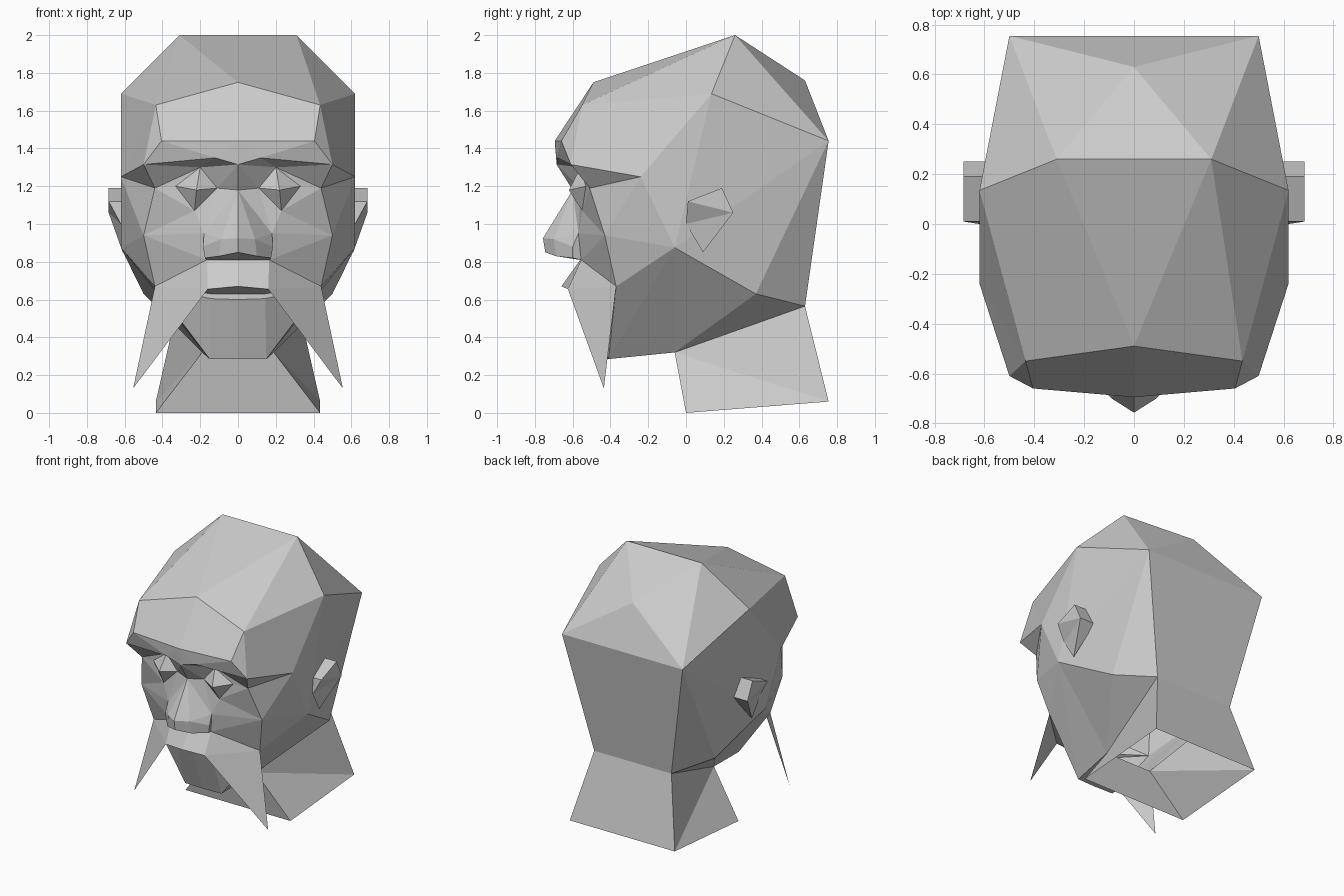
import bpy, bmesh
from mathutils import Vector

if "Cube" in bpy.data.objects:
    bpy.data.objects.remove(bpy.data.objects["Cube"])

# One plain grey for the whole bust
grey = bpy.data.materials.new("plain_grey")
grey.use_nodes = True
colour = (0.6, 0.6, 0.6, 1)
grey.diffuse_color = colour
grey.node_tree.nodes["Principled BSDF"].inputs["Base Color"].default_value = colour

points = {}


def mark(**landmarks):
    """Remember named landmarks of the left half."""
    points.update(landmarks)


def build(name, centre, *faces):
    """Build faces named by their landmarks, facing away from centre, and mirror them."""
    bm = bmesh.new()
    verts = {}
    for face in faces:
        corners = face.split()
        for corner in corners:
            if corner not in verts:
                verts[corner] = bm.verts.new(points[corner])
        bm.faces.new([verts[corner] for corner in corners])
    bm.normal_update()
    for face in bm.faces:
        if face.normal.dot(face.calc_center_median() - Vector(centre)) < 0:
            face.normal_flip()
    mesh = bpy.data.meshes.new(name)
    bm.to_mesh(mesh)
    bm.free()
    mesh.materials.append(grey)
    part = bpy.data.objects.new(name, mesh)
    bpy.context.scene.collection.objects.link(part)
    part.modifiers.new("mirror", 'MIRROR')


# Cranium landmarks
mark(crown_mid=(0, .26, 2), crown=(.31, .26, 2),
     hairline_mid=(0, -.49, 1.75), hairline=(.435, -.55, 1.63),
     temple=(.62, -.24, 1.25), parietal=(.62, .135, 1.69),
     back_mid=(0, .63, 1.76), back=(.5, .755, 1.44), back_centre=(0, .755, 1.44),
     nape=(.32, .63, .565), nape_mid=(0, .63, .565),
     mastoid=(.5, .37, .63), jaw=(.62, -.06, .875))

# Brow and eye landmarks
mark(brow_mid=(0, -.695, 1.44), brow=(.405, -.66, 1.44), brow_end=(.5, -.61, 1.315),
     brow_low=(.12, -.68, 1.35), glabella=(0, -.685, 1.315),
     lid_top=(.2, -.56, 1.3), eye_inner=(.11, -.56, 1.19), eye_outer=(.33, -.53, 1.2),
     eye_front=(.22, -.62, 1.18), eye_low=(.23, -.55, 1.07), socket=(.44, -.51, 1.19))

# Nose landmarks
mark(bridge=(0, -.6, 1.18), nose_tip=(0, -.757, .925), nose_ball=(.09, -.7, .92),
     nose_side=(.18, -.57, .95), wing=(.185, -.6, .88), wing_low=(.175, -.6, .82),
     tip_low=(0, -.745, .85), ball_low=(.1, -.69, .83))

# Mouth, chin and neck landmarks
mark(cheek=(.5, -.43, .94), jowl=(.44, -.37, .67),
     lip_top_mid=(0, -.56, .81), lip_top=(.165, -.555, .81),
     lip_mid=(0, -.66, .67), lip=(.16, -.625, .655), whisker_tip=(.555, -.435, .13),
     mouth_mid=(0, -.5, .63), mouth=(.14, -.48, .63),
     lower_lip_mid=(0, -.54, .6), lower_lip=(.145, -.52, .605),
     chin_mid=(0, -.415, .285), chin=(.15, -.41, .285),
     throat=(.19, -.06, .32), throat_mid=(0, -.06, .32),
     collar=(.435, 0, 0), collar_mid=(0, 0, 0),
     collar_back=(.435, .755, .06), collar_back_mid=(0, .755, .06))

# Ear landmarks
mark(ear_front=(.685, .01, 1.12), ear_top=(.685, .19, 1.19), ear_back=(.685, .25, 1.06),
     ear_root=(.62, 0, 1), ear_lobe=(.61, .09, .85),
     root_front=(.58, .01, 1.12), root_top=(.58, .19, 1.19), root_back=(.56, .25, 1.06))

head_centre = (0, .05, 1.05)

build("cranium", head_centre,
      "crown_mid crown hairline_mid",
      "crown hairline hairline_mid",
      "crown parietal hairline",
      "parietal temple hairline",
      "crown_mid crown back_mid",
      "crown back back_mid",
      "crown parietal back",
      "back_mid back back_centre",
      "back back_centre nape_mid nape",
      "parietal temple jaw",
      "parietal back jaw",
      "back mastoid jaw",
      "back nape mastoid")

build("brow", head_centre,
      "hairline_mid hairline brow brow_mid",
      "hairline temple brow_end",
      "hairline brow_end brow",
      "brow_mid brow brow_low",
      "brow brow_end brow_low",
      "brow_mid brow_low glabella",
      "brow_low brow_end lid_top",
      "brow_end socket lid_top",
      "brow_end temple socket",
      "glabella brow_low lid_top",
      "glabella lid_top eye_inner")

build("eyes", head_centre,
      "lid_top eye_inner eye_front",
      "lid_top eye_front eye_outer",
      "eye_low eye_inner eye_front",
      "eye_low eye_front eye_outer")

build("cheeks", head_centre,
      "lid_top eye_outer socket",
      "eye_outer eye_low socket",
      "socket temple cheek",
      "temple jaw cheek",
      "cheek jaw jowl",
      "eye_low socket cheek",
      "eye_low cheek nose_side",
      "nose_side eye_inner eye_low",
      "nose_side cheek lip_top",
      "lip_top cheek jowl")

build("nose", (0, -.45, 1),
      "glabella eye_inner bridge",
      "bridge nose_ball nose_tip",
      "bridge nose_side nose_ball",
      "bridge eye_inner nose_side",
      "nose_ball wing nose_side",
      "nose_tip nose_ball ball_low tip_low",
      "nose_ball wing wing_low ball_low",
      "tip_low ball_low lip_top_mid",
      "ball_low wing_low lip_top lip_top_mid",
      "nose_side wing lip_top",
      "wing wing_low lip_top")

build("moustache", head_centre,
      "lip_top_mid lip_top lip lip_mid",
      "lip_top jowl lip",
      "lip jowl whisker_tip")

build("mouth", (0, -.2, 1),
      "lip_mid lip mouth mouth_mid",
      "mouth_mid mouth lower_lip lower_lip_mid",
      "lip mouth jowl",
      "mouth lower_lip jowl")

build("chin", (0, .05, .8),
      "lower_lip_mid lower_lip chin chin_mid",
      "lower_lip jowl chin",
      "jowl jaw chin",
      "jaw throat chin",
      "chin chin_mid throat_mid throat",
      "jaw mastoid throat",
      "mastoid nape throat")

build("neck", (0, .3, .3),
      "nape_mid nape collar_back collar_back_mid",
      "nape collar_back throat",
      "collar_back collar throat",
      "throat throat_mid collar_mid collar")

build("ears", (.58, .12, 1.06),
      "ear_front ear_top ear_back",
      "ear_front ear_back ear_root",
      "ear_root ear_back ear_lobe",
      "ear_front ear_top root_top root_front",
      "ear_top ear_back root_back root_top",
      "ear_back root_back ear_lobe",
      "ear_front root_front ear_root")
